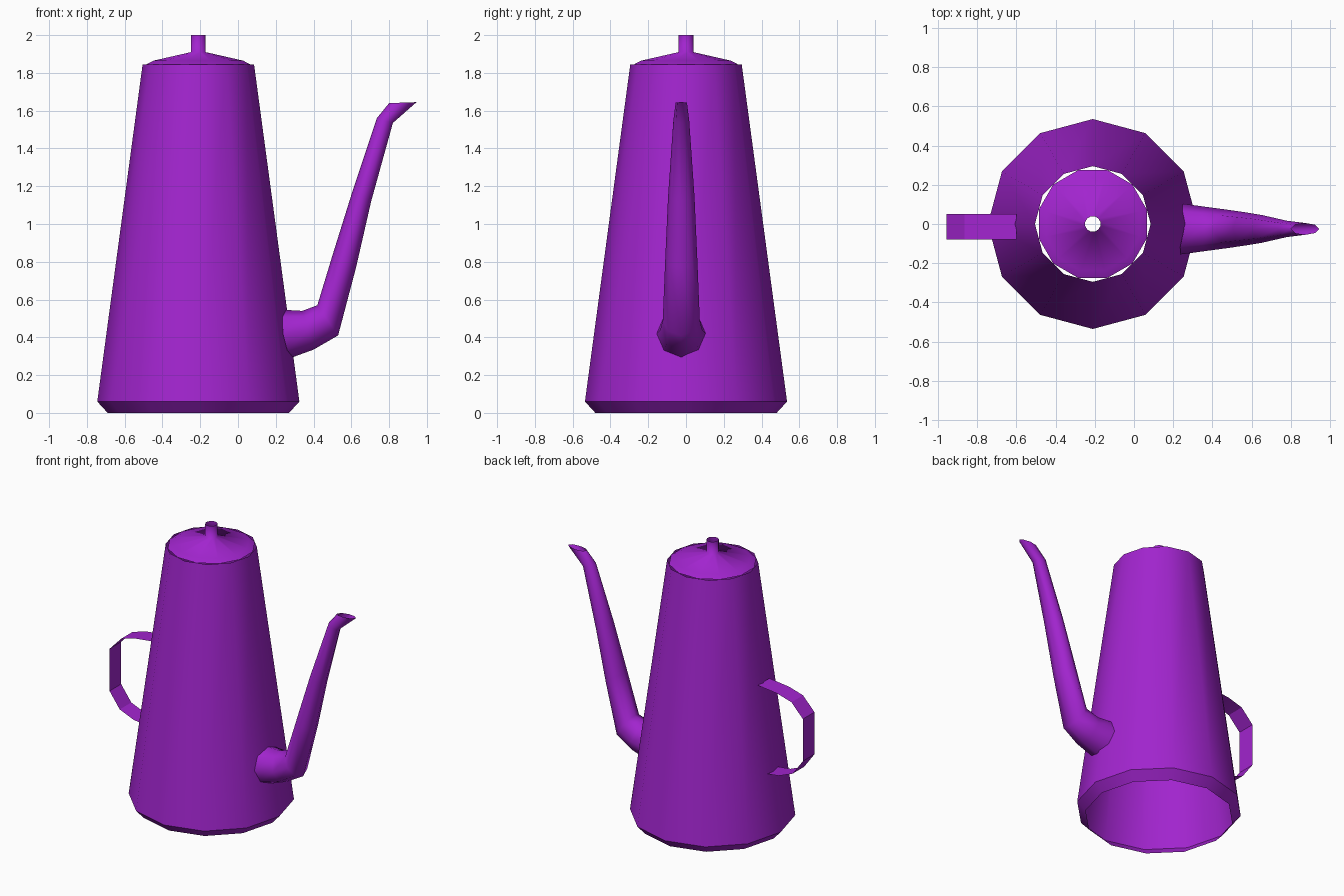
import bpy, bmesh, math
from math import sin, cos, pi

cube = bpy.data.objects.get("Cube")
if cube:
    bpy.data.objects.remove(cube, do_unlink=True)

purple = bpy.data.materials.new("purple_enamel")
purple.use_nodes = True
COLOR = (0.36, 0.018, 0.62, 1)
purple.diffuse_color = COLOR
purple.node_tree.nodes["Principled BSDF"].inputs["Base Color"].default_value = COLOR

AXIS_X = -0.21     # centre line of the pot


def loft(name, rings, closed=True, angle=40):
    """Skin a list of point rings into an open surface."""
    bm = bmesh.new()
    loops = [[bm.verts.new(p) for p in ring] for ring in rings]
    for a, b in zip(loops, loops[1:]):
        n = len(a)
        for i in range(n if closed else n - 1):
            j = (i + 1) % n
            bm.faces.new((a[i], a[j], b[j], b[i]))
    mesh = bpy.data.meshes.new(name)
    bm.to_mesh(mesh)
    bm.free()
    mesh.materials.append(purple)
    obj = bpy.data.objects.new(name, mesh)
    bpy.context.collection.objects.link(obj)
    bpy.ops.object.select_all(action='DESELECT')
    obj.select_set(True)
    bpy.context.view_layer.objects.active = obj
    bpy.ops.object.shade_smooth_by_angle(angle=math.radians(angle))
    return obj


def lathe(name, profile, sides, turn=0.0, angle=40):
    rings = [[(AXIS_X + r * cos(2 * pi * i / sides + turn),
               r * sin(2 * pi * i / sides + turn), z) for i in range(sides)]
             for r, z in profile]
    return loft(name, rings, angle=angle)


# Tapered body, open at both ends, with a chamfered foot
lathe("body", [(0.48, 0), (0.535, 0.06), (0.295, 1.845)], 12)

# Lid and hollow knob, shaded as one smooth surface
lathe("lid_with_knob", [(0.285, 1.845), (0.245, 1.865), (0.04, 1.91), (0.04, 2.0)],
      12, turn=pi / 12, angle=180)

# Spout: each ring is (upper x, z), (lower x, z), half width
SPOUT_Y = -0.025
stations = [
    ((0.255, 0.545), (0.29, 0.295), 0.13),
    ((0.34, 0.54), (0.40, 0.335), 0.112),
    ((0.42, 0.57), (0.53, 0.41), 0.098),
    ((0.505, 0.85), (0.625, 0.77), 0.085),
    ((0.605, 1.17), (0.705, 1.12), 0.07),
    ((0.735, 1.56), (0.82, 1.535), 0.042),
    ((0.80, 1.64), (0.945, 1.645), 0.03),
]
rings = []
for k, ((ux, uz), (lx, lz), w) in enumerate(stations):
    ring = []
    for i in range(8):
        c, s = cos(i * pi / 4), sin(i * pi / 4)
        wrap = 0.035 * abs(s) if k == 0 else 0     # base hugs the body
        ring.append(((ux + lx) / 2 + c * (ux - lx) / 2 - wrap,
                     SPOUT_Y + w * s,
                     (uz + lz) / 2 + c * (uz - lz) / 2))
    rings.append(ring)
loft("spout", rings, angle=60)

# Handle: a flat ribbon bent from the upper to the lower joint
path = [(-0.60, 1.085), (-0.755, 1.067), (-0.865, 1.035), (-0.955, 0.94),
        (-0.955, 0.64), (-0.875, 0.53), (-0.765, 0.485), (-0.67, 0.475)]
loft("handle", [[(x, 0.05, z), (x, -0.08, z)] for x, z in path],
     closed=False, angle=20)
